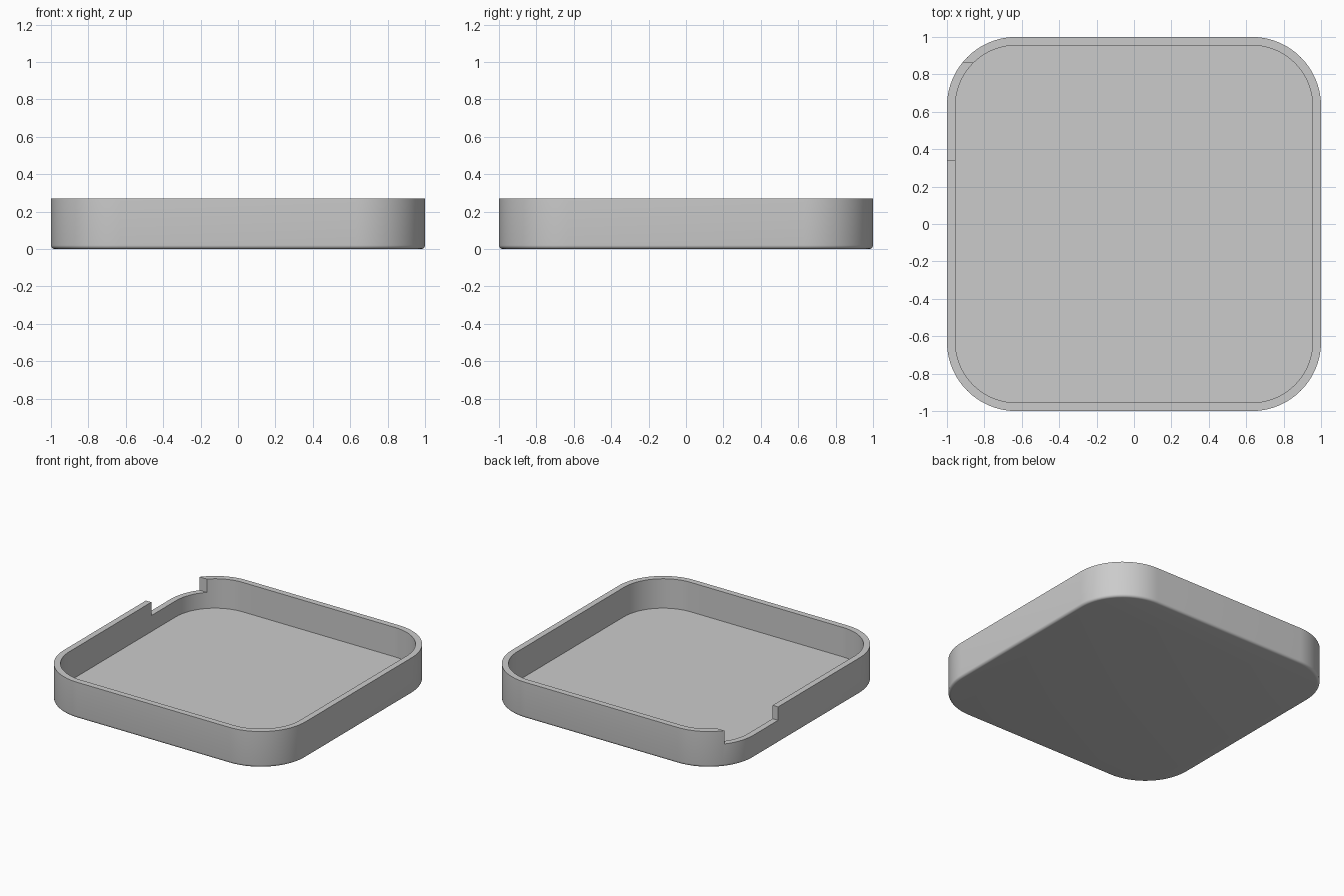
import bpy
import bmesh
from math import sin, cos, pi, radians

if "Cube" in bpy.data.objects:
    bpy.data.objects.remove(bpy.data.objects["Cube"])

HEIGHT, WALL, RADIUS, FILLET, FLOOR = 0.27, 0.045, 0.37, 0.02, 0.05
SEGMENTS = 20

grey = bpy.data.materials.new("light grey")
grey.use_nodes = True
grey.diffuse_color = (0.6, 0.6, 0.6, 1)
grey.node_tree.nodes["Principled BSDF"].inputs["Base Color"].default_value = (0.6, 0.6, 0.6, 1)


def rounded_square(bm, inset, z):
    """Ring of vertices around a rounded square, shrunk by inset."""
    ring = []
    centre = 1 - RADIUS
    for corner, (sx, sy) in enumerate([(1, 1), (-1, 1), (-1, -1), (1, -1)]):
        for i in range(SEGMENTS + 1):
            a = (corner + i / SEGMENTS) * pi / 2
            r = RADIUS - inset
            ring.append(bm.verts.new((sx * centre + r * cos(a), sy * centre + r * sin(a), z)))
    return ring


# Tray: filleted underside, outer wall, flat rim, inner wall and floor
section = [(FILLET * (1 - sin(a)), FILLET * (1 - cos(a)))
           for a in (i * pi / 10 for i in range(6))]
section += [(0, HEIGHT), (WALL, HEIGHT), (WALL, FLOOR)]

bm = bmesh.new()
rings = [rounded_square(bm, inset, z) for inset, z in section]
for low, high in zip(rings, rings[1:]):
    for i in range(len(low)):
        j = (i + 1) % len(low)
        bm.faces.new((low[i], low[j], high[j], high[i]))
bm.faces.new(reversed(rings[0]))
bm.faces.new(rings[-1])
bmesh.ops.recalc_face_normals(bm, faces=bm.faces)
mesh = bpy.data.meshes.new("tray")
bm.to_mesh(mesh)
bm.free()
mesh.materials.append(grey)
tray = bpy.data.objects.new("tray", mesh)
bpy.context.collection.objects.link(tray)

# Notch in the rim near the back right corner
bpy.ops.mesh.primitive_cube_add(size=1, location=(-0.95, 0.6, 0.27))
cutter = bpy.context.object
cutter.name = "notch_cutter"
cutter.scale = (0.4, 0.52, 0.2)
cutter.hide_render = True
cutter.data.materials.append(grey)

bpy.ops.object.select_all(action="DESELECT")
tray.select_set(True)
bpy.context.view_layer.objects.active = tray
notch = tray.modifiers.new("notch", "BOOLEAN")
notch.operation = "DIFFERENCE"
notch.solver = "EXACT"
notch.object = cutter
bpy.ops.object.modifier_apply(modifier=notch.name)
bpy.data.objects.remove(cutter)

bpy.ops.object.shade_smooth_by_angle(angle=radians(30))
